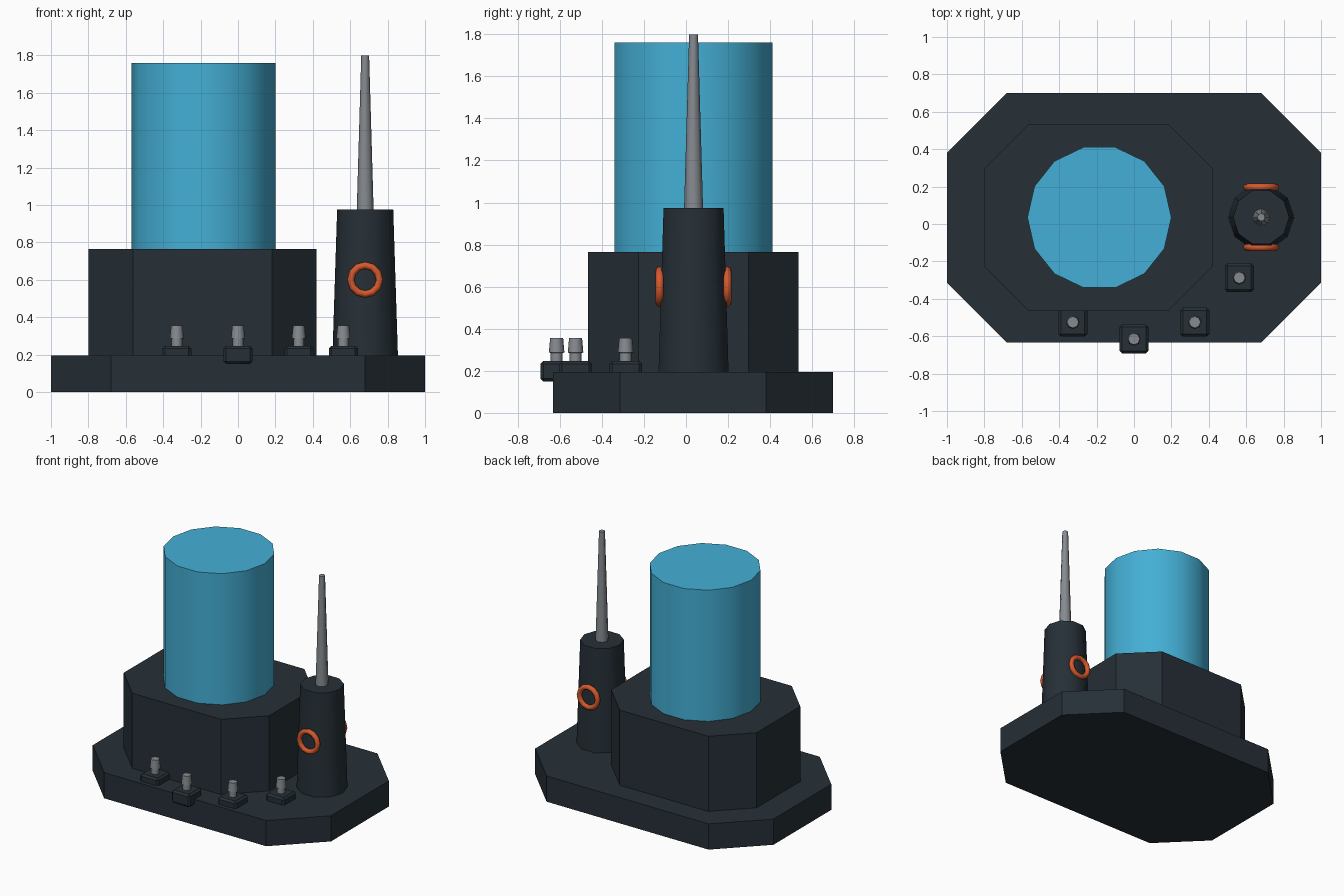
import bpy, bmesh, math
from mathutils import Matrix, Vector

if "Cube" in bpy.data.objects:
    bpy.data.objects.remove(bpy.data.objects["Cube"])


def material(name, rgb):
    m = bpy.data.materials.new(name)
    m.diffuse_color = (*rgb, 1)
    m.use_nodes = True
    m.node_tree.nodes["Principled BSDF"].inputs["Base Color"].default_value = m.diffuse_color
    return m


DARK = material("dark slate", (0.019, 0.029, 0.038))
BLUE = material("sky blue", (0.058, 0.43, 0.67))
ORANGE = material("burnt orange", (0.66, 0.10, 0.027))
GREY = material("steel grey", (0.24, 0.26, 0.28))


def finish(name, bm, mat, smooth=None):
    bmesh.ops.recalc_face_normals(bm, faces=bm.faces)
    me = bpy.data.meshes.new(name)
    bm.to_mesh(me)
    bm.free()
    ob = bpy.data.objects.new(name, me)
    bpy.context.collection.objects.link(ob)
    me.materials.append(mat)
    if smooth:
        bpy.ops.object.select_all(action='DESELECT')
        ob.select_set(True)
        bpy.context.view_layer.objects.active = ob
        bpy.ops.object.shade_smooth_by_angle(angle=math.radians(smooth))
    return ob


def chamfered_slab(name, x0, x1, y0, y1, z0, z1, cut, mat):
    """Rectangle with cut corners, extruded upward."""
    pts = [(x0 + cut, y0), (x1 - cut, y0), (x1, y0 + cut), (x1, y1 - cut),
           (x1 - cut, y1), (x0 + cut, y1), (x0, y1 - cut), (x0, y0 + cut)]
    bm = bmesh.new()
    f = bm.faces.new([bm.verts.new((x, y, z0)) for x, y in pts])
    top = bmesh.ops.extrude_face_region(bm, geom=[f], use_keep_orig=True)["geom"]
    bmesh.ops.translate(bm, vec=(0, 0, z1 - z0),
                        verts=[v for v in top if isinstance(v, bmesh.types.BMVert)])
    return finish(name, bm, mat)


def lathe(name, x, y, profile, sides, mat):
    """Closed turned solid from (radius, z) pairs, first vertex on +x."""
    bm = bmesh.new()
    rings = [[bm.verts.new((x + r * math.cos(i * math.tau / sides),
                            y + r * math.sin(i * math.tau / sides), z))
              for i in range(sides)] for r, z in profile]
    for a, b in zip(rings, rings[1:]):
        for i in range(sides):
            j = (i + 1) % sides
            bm.faces.new((a[i], a[j], b[j], b[i]))
    bm.faces.new(rings[0][::-1])
    bm.faces.new(rings[-1])
    return finish(name, bm, mat, smooth=46)


# Stepped base
chamfered_slab("base_plate", -1, 1, -0.633, 0.70, 0, 0.195, 0.32, DARK)
chamfered_slab("tank_block", -0.80, 0.42, -0.465, 0.535, 0.195, 0.765, 0.238, DARK)

# Large blue tank
lathe("tank", -0.185, 0.035, [(0.385, 0.765), (0.385, 1.76)], 14, BLUE)

# Tapered tower with mast
TX, TY = 0.68, 0.036
lathe("tower", TX, TY, [(0.175, 0.195), (0.15, 0.975)], 10, DARK)
lathe("mast", TX, TY, [(0.045, 0.975), (0.021, 1.80)], 8, GREY)

# Orange rings on the front and back of the tower
MAJOR, MINOR, SEG, TUBE = 0.077, 0.019, 12, 8
for side, label in ((-1, "front"), (1, "back")):
    bm = bmesh.new()
    loops = []
    for i in range(SEG):
        a = i * math.tau / SEG
        loops.append([])
        for k in range(TUBE):
            b = k * math.tau / TUBE
            r = MAJOR + MINOR * math.cos(b)
            loops[-1].append(bm.verts.new((TX + r * math.cos(a),
                                           TY + side * 0.161 + MINOR * math.sin(b),
                                           0.60 + r * math.sin(a))))
    for i in range(SEG):
        p, q = loops[i], loops[(i + 1) % SEG]
        for k in range(TUBE):
            m = (k + 1) % TUBE
            bm.faces.new((p[k], q[k], q[m], p[m]))
    finish(label + "_ring", bm, ORANGE, smooth=60)

# Small bevelled switch boxes with pegs
for n, (x, y) in enumerate([(-0.327, -0.525), (0, -0.615), (0.325, -0.525), (0.563, -0.287)], 1):
    bm = bmesh.new()
    bmesh.ops.create_cube(bm, size=1, matrix=Matrix.Translation((x, y, 0.198))
                          @ Matrix.Diagonal(Vector((0.155, 0.155, 0.098, 1))))
    bmesh.ops.bevel(bm, geom=bm.edges[:], offset=0.014, segments=1, affect='EDGES')
    finish(f"switch_box_{n}", bm, DARK)
    lathe(f"switch_peg_{n}", x, y,
          [(0.029, 0.24), (0.029, 0.285), (0.037, 0.287), (0.031, 0.355)], 8, GREY)
